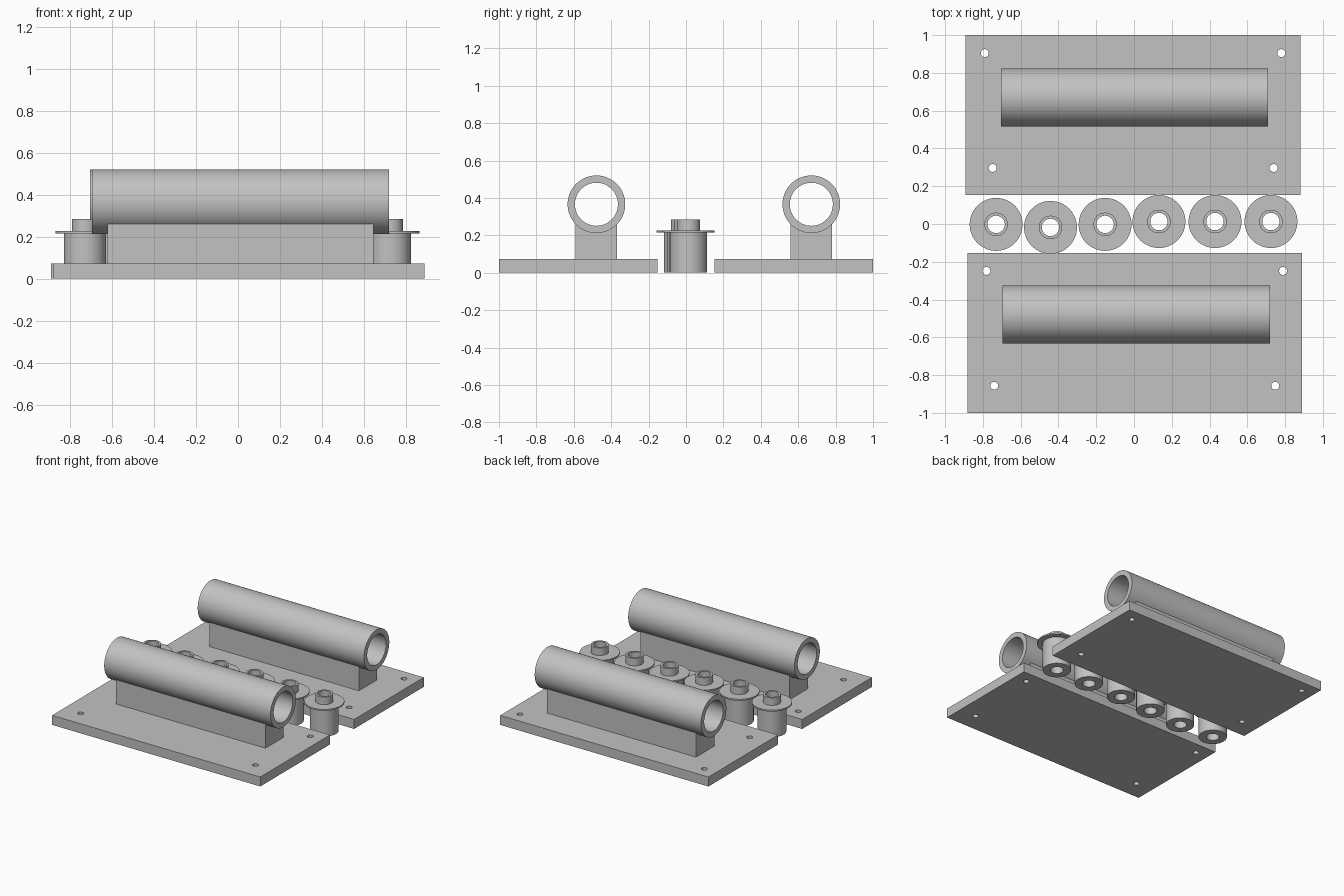
import bpy, bmesh, math
from mathutils import Matrix, Vector

if "Cube" in bpy.data.objects:
    bpy.data.objects.remove(bpy.data.objects["Cube"])

grey = bpy.data.materials.new("light grey")
grey.diffuse_color = (0.54, 0.54, 0.54, 1)
grey.use_nodes = True
grey.node_tree.nodes["Principled BSDF"].inputs["Base Color"].default_value = grey.diffuse_color


def finish(name, bm, location):
    bmesh.ops.recalc_face_normals(bm, faces=bm.faces)
    mesh = bpy.data.meshes.new(name)
    bm.to_mesh(mesh)
    bm.free()
    mesh.materials.append(grey)
    obj = bpy.data.objects.new(name, mesh)
    obj.location = location
    bpy.context.collection.objects.link(obj)
    return obj


def smooth(obj):
    bpy.ops.object.select_all(action='DESELECT')
    obj.select_set(True)
    bpy.context.view_layer.objects.active = obj
    bpy.ops.object.shade_smooth_by_angle(angle=math.radians(35))


def lathe(name, profile, location, turn=None, steps=64):
    """Revolve a closed (radius, height) profile about z, then turn it."""
    bm = bmesh.new()
    rings = []
    for i in range(steps):
        a = 2 * math.pi * i / steps
        rings.append([bm.verts.new((r * math.cos(a), r * math.sin(a), z)) for r, z in profile])
    n = len(profile)
    for i in range(steps):
        p, q = rings[i], rings[(i + 1) % steps]
        for j in range(n):
            k = (j + 1) % n
            bm.faces.new((p[j], q[j], q[k], p[k]))
    if turn:
        bmesh.ops.transform(bm, matrix=turn, verts=bm.verts)
    obj = finish(name, bm, location)
    smooth(obj)
    return obj


def plate(name, location, holes):
    """Flat base with four round screw holes."""
    bm = bmesh.new()
    bmesh.ops.create_cube(bm, size=1, matrix=Matrix.Diagonal((1.772, 0.847, 0.073, 1)))
    obj = finish(name, bm, location)
    bm = bmesh.new()
    for x, y in holes:
        bmesh.ops.create_cone(bm, cap_ends=True, segments=32, radius1=0.021, radius2=0.021,
                              depth=0.3, matrix=Matrix.Translation((x, y, 0)))
    cutter = finish(name + "_hole_cutter", bm, location)
    cutter.hide_render = True
    cutter.hide_viewport = True
    cut = obj.modifiers.new("screw holes", 'BOOLEAN')
    cut.operation = 'DIFFERENCE'
    cut.solver = 'EXACT'
    cut.object = cutter


def support(name, x, y):
    """Upright block whose top is a saddle following the tube."""
    half, r, base = 0.111, 0.152, 0.072
    outline = [(-half, base), (half, base)]
    top = math.asin(half / r)
    for i in range(13):
        a = top - 2 * top * i / 12
        outline.append((r * math.sin(a), 0.366 - r * math.cos(a)))
    bm = bmesh.new()
    face = bm.faces.new([bm.verts.new((-0.635, v, z)) for v, z in outline])
    out = bmesh.ops.extrude_face_region(bm, geom=[face])
    bmesh.ops.translate(bm, vec=Vector((1.27, 0, 0)),
                        verts=[g for g in out["geom"] if isinstance(g, bmesh.types.BMVert)])
    finish(name, bm, (x, y, 0))


# Two tube stands: plate, block and hollow tube
along_x = Matrix.Rotation(math.pi / 2, 4, 'Y')
tube = [(0.115, -0.7075), (0.154, -0.7075), (0.154, 0.7075), (0.115, 0.7075)]
holes = [(-0.785, 0.328), (0.785, 0.328), (-0.744, -0.28), (0.744, -0.28)]
for side, px, py, ty in (("front", 0.004, -0.5765, -0.479), ("back", -0.005, 0.5765, 0.670)):
    plate(side + "_base_plate", (px, py, 0.0365), holes)
    support(side + "_support_block", px + 0.008, ty)
    lathe(side + "_tube", tube, (px + 0.008, ty, 0.366), along_x, 96)

# Row of flanged bushings, slightly uneven
bushing = [(0.046, 0), (0.1, 0), (0.1, 0.216), (0.14, 0.216), (0.14, 0.227),
           (0.062, 0.227), (0.062, 0.285), (0.046, 0.285)]
spots = [(-0.73, -0.002), (-0.442, -0.018), (-0.153, -0.002),
         (0.132, 0.013), (0.429, 0.013), (0.725, 0.013)]
for i, (x, y) in enumerate(spots):
    lathe(f"flanged_bushing_{i + 1}", bushing, (x, y, 0))
